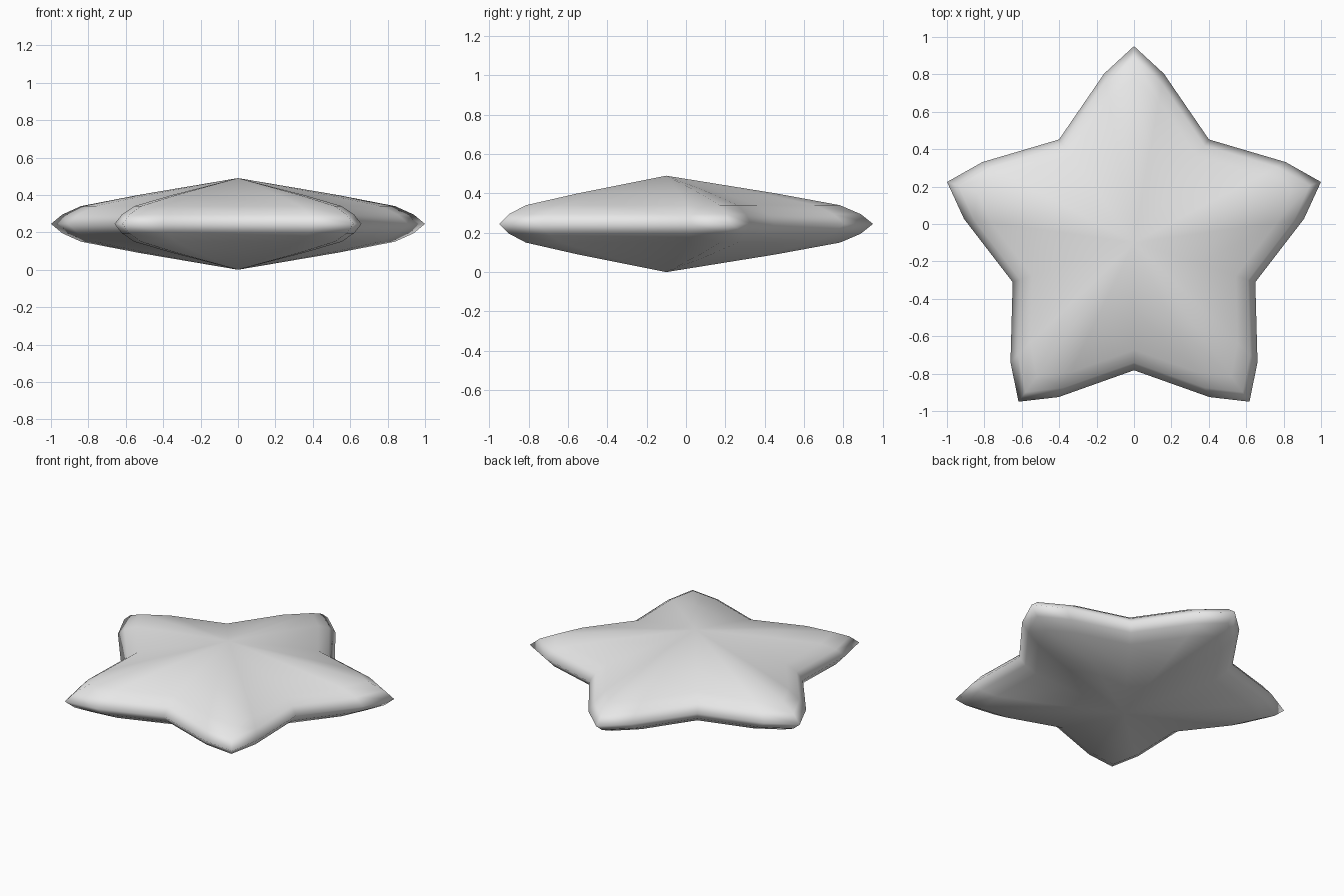
import bpy
import bmesh
from math import cos, sin, radians

cube = bpy.data.objects.get("Cube")
if cube:
    bpy.data.objects.remove(cube)

CENTRE_Y, HALF_HEIGHT = -0.1, 0.245

# One arm of the outline: (degrees from the tip, radius)
ARM = [(-10, 0.918), (0, 1.051), (10, 0.918), (36, 0.682)]
# Outline rings that shrink towards each face: (scale, height from the middle)
RINGS = [(0.53, 0.155), (0.84, 0.095), (0.94, 0.05), (1.0, 0.0),
         (0.94, -0.05), (0.84, -0.095), (0.53, -0.155)]

outline = []
for arm in range(5):
    for offset, radius in ARM:
        angle = radians(90 + 72 * arm + offset)
        outline.append((radius * cos(angle), radius * sin(angle)))

# Puffed star body
bm = bmesh.new()
rings = [[bm.verts.new((x * s, y * s + CENTRE_Y, HALF_HEIGHT + h))
          for x, y in outline] for s, h in RINGS]
top = bm.verts.new((0, CENTRE_Y, 2 * HALF_HEIGHT))
bottom = bm.verts.new((0, CENTRE_Y, 0))
count = len(outline)
for i in range(count):
    j = (i + 1) % count
    bm.faces.new((top, rings[0][i], rings[0][j]))
    bm.faces.new((bottom, rings[-1][j], rings[-1][i]))
    for upper, lower in zip(rings, rings[1:]):
        bm.faces.new((upper[i], lower[i], lower[j], upper[j]))
bmesh.ops.recalc_face_normals(bm, faces=bm.faces)
for face in bm.faces:
    face.smooth = True

mesh = bpy.data.meshes.new("star_body")
bm.to_mesh(mesh)
bm.free()
star = bpy.data.objects.new("star_body", mesh)
bpy.context.collection.objects.link(star)

# Plain light grey
grey = bpy.data.materials.new("light_grey")
grey.use_nodes = True
colour = (0.8, 0.8, 0.8, 1)
grey.diffuse_color = colour
grey.node_tree.nodes["Principled BSDF"].inputs["Base Color"].default_value = colour
mesh.materials.append(grey)
